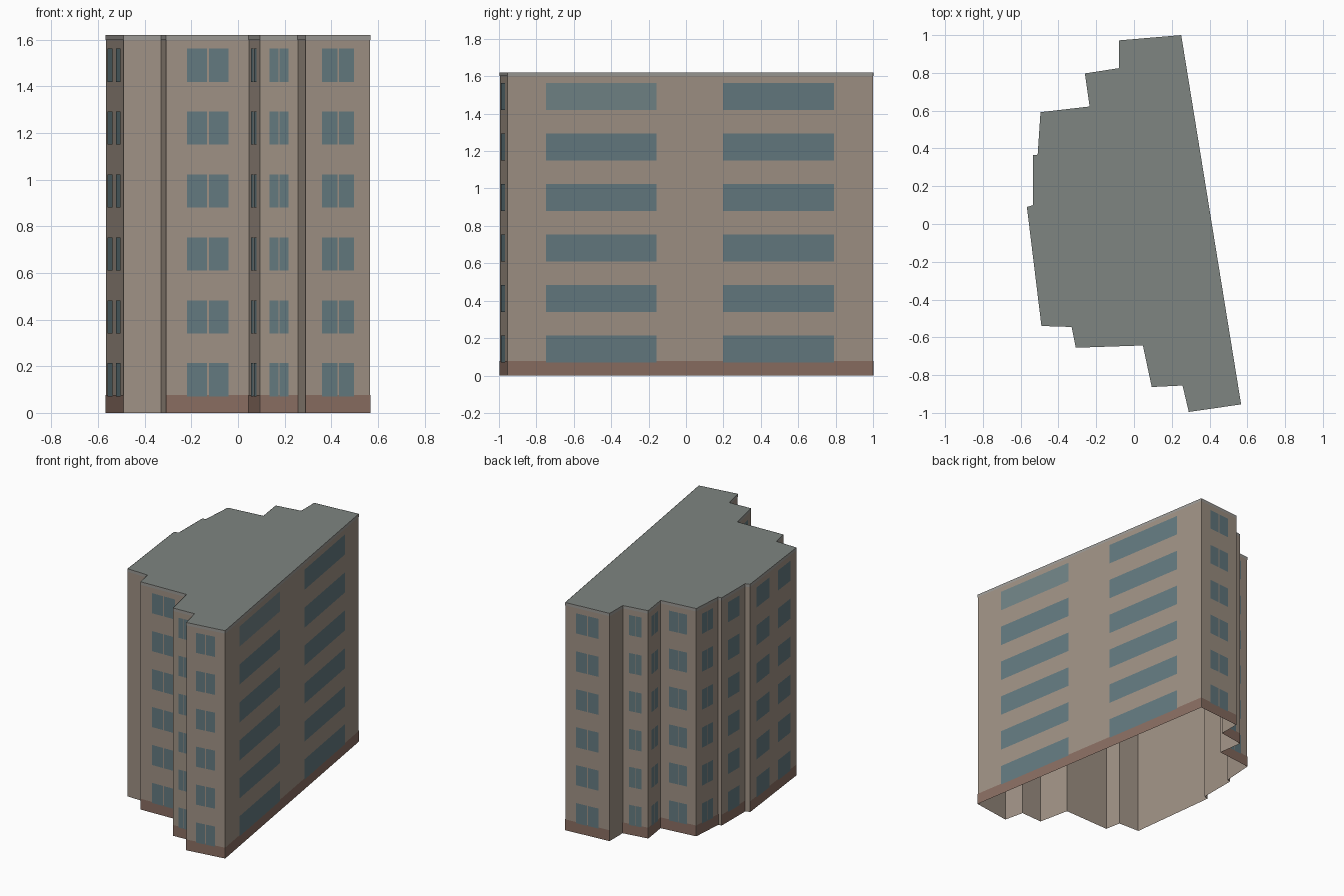
import bpy
from mathutils import Vector

if "Cube" in bpy.data.objects:
    bpy.data.objects.remove(bpy.data.objects["Cube"])

HEIGHT, PLINTH_TOP, TRIM_BOTTOM = 1.62, 0.077, 1.6
FLOORS, FLOOR_STEP, SILL, WINDOW_H = 6, 0.27, 0.07, 0.143

PAIR = [(0.25, 0.49), (0.515, 0.75)]
# Footprint corners, counter-clockwise, each with the window spans of the
# wall that starts there (as fractions of the wall length)
WALLS = [
    ((0.567, -0.955), [(0.105, 0.407), (0.59, 0.893)]),
    ((0.25, 1.0), PAIR),
    ((-0.08, 0.972), []),
    ((-0.08, 0.825), PAIR),
    ((-0.26, 0.797), PAIR),
    ((-0.235, 0.622), PAIR),
    ((-0.495, 0.592), PAIR),
    ((-0.51, 0.367), []),
    ((-0.535, 0.365), [(0.25, 0.75)]),
    ((-0.535, 0.1), []),
    ((-0.567, 0.09), [(0.13, 0.41), (0.6, 0.87)]),
    ((-0.49, -0.54), []),
    ((-0.33, -0.545), []),
    ((-0.308, -0.655), PAIR),
    ((0.047, -0.643), PAIR),
    ((0.094, -0.863), PAIR),
    ((0.257, -0.855), []),
    ((0.29, -0.995), PAIR),
]


def material(name, rgb):
    m = bpy.data.materials.new(name)
    m.diffuse_color = (*rgb, 1)
    m.use_nodes = True
    m.node_tree.nodes["Principled BSDF"].inputs["Base Color"].default_value = m.diffuse_color
    return m


def make_object(name, faces, mat):
    """Make one mesh object from a list of polygons."""
    verts, polys = [], []
    for f in faces:
        polys.append(range(len(verts), len(verts) + len(f)))
        verts += f
    mesh = bpy.data.meshes.new(name)
    mesh.from_pydata(verts, [], [list(p) for p in polys])
    mesh.materials.append(mat)
    obj = bpy.data.objects.new(name, mesh)
    bpy.context.collection.objects.link(obj)
    return obj


def panel(a, b, u0, u1, z0, z1, offset=0.0):
    """Upright rectangle on the wall from a to b, pushed outwards."""
    d = b - a
    out = Vector((d.y, -d.x)).normalized() * offset
    p, q = a + d * u0 + out, a + d * u1 + out
    return [(p.x, p.y, z0), (q.x, q.y, z0), (q.x, q.y, z1), (p.x, p.y, z1)]


walls, plinth, trim, windows, pale = [], [], [], [], []
corners = [Vector(c) for c, _ in WALLS]
for i, (_, spans) in enumerate(WALLS):
    a, b = corners[i], corners[(i + 1) % len(corners)]
    walls.append(panel(a, b, 0, 1, 0, HEIGHT))
    trim.append(panel(a, b, 0, 1, TRIM_BOTTOM, HEIGHT, 0.0015))
    if spans:
        plinth.append(panel(a, b, 0, 1, 0, PLINTH_TOP, 0.0015))
    for k, (u0, u1) in enumerate(spans):
        for f in range(FLOORS):
            z = SILL + f * FLOOR_STEP
            # One window on the long side is a lighter shade
            group = pale if (i, k, f) == (0, 0, FLOORS - 1) else windows
            group.append(panel(a, b, u0, u1, z, z + WINDOW_H, 0.003))

roof_grey = material("roof_grey", (0.21, 0.235, 0.22))
make_object("outer_walls", walls, material("wall_beige", (0.35, 0.287, 0.235)))
make_object("plinth", plinth, material("plinth_brown", (0.254, 0.156, 0.122)))
make_object("roof_edge_trim", trim, material("trim_grey", (0.33, 0.32, 0.3)))
make_object("windows", windows, material("glass", (0.127, 0.195, 0.216)))
make_object("pale_window", pale, material("pale_glass", (0.165, 0.23, 0.24)))
make_object("roof", [[(c.x, c.y, HEIGHT) for c in corners]], roof_grey)
